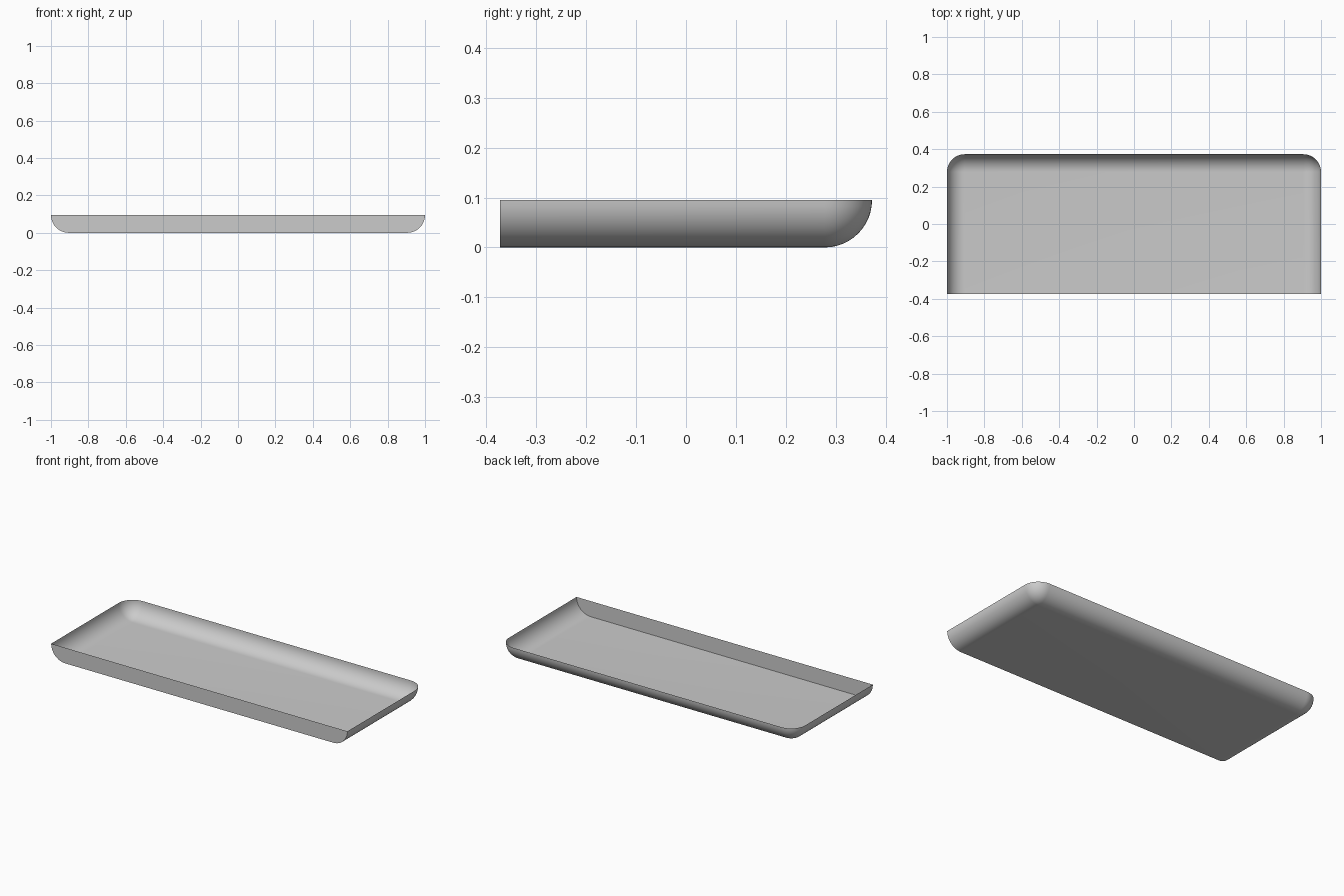
import bpy, bmesh
from math import sin, cos, pi

if "Cube" in bpy.data.objects:
    bpy.data.objects.remove(bpy.data.objects["Cube"])

HALF_X, HALF_Y, R, SEG = 1.0, 0.373, 0.095, 12
CX, CY = HALF_X - R, HALF_Y - R


def outline(a):
    """Open U-shaped outline at rounding angle a (0 = rim, pi/2 = floor)."""
    r, z = R * cos(a), R - R * sin(a)
    pts = [(CX + r, -HALF_Y, z)]
    for side, start in ((1, 0), (-1, pi / 2)):
        for i in range(SEG + 1):
            t = start + i * pi / 2 / SEG
            pts.append((side * CX + r * cos(t), CY + r * sin(t), z))
    pts.append((-CX - r, -HALF_Y, z))
    return pts


bm = bmesh.new()
rings = [[bm.verts.new(p) for p in outline(k * pi / 2 / SEG)] for k in range(SEG + 1)]

# Rounded side and back walls
for upper, lower in zip(rings, rings[1:]):
    for i in range(len(upper) - 1):
        bm.faces.new((upper[i], lower[i], lower[i + 1], upper[i + 1]))

# Flat floor and flat front wall
bm.faces.new(rings[-1])
bm.faces.new([r[0] for r in rings] + [r[-1] for r in reversed(rings)])

# Collapse the corner poles and face everything outward (top stays open)
bmesh.ops.remove_doubles(bm, verts=bm.verts, dist=1e-5)
bmesh.ops.recalc_face_normals(bm, faces=bm.faces)
bm.faces.ensure_lookup_table()
floor = min(bm.faces, key=lambda f: f.calc_center_median().z)
if floor.normal.z > 0:
    bmesh.ops.reverse_faces(bm, faces=bm.faces)

mesh = bpy.data.meshes.new("tray_shell")
bm.to_mesh(mesh)
bm.free()
tray = bpy.data.objects.new("tray_shell", mesh)
bpy.context.collection.objects.link(tray)
bpy.context.view_layer.objects.active = tray
tray.select_set(True)
bpy.ops.object.shade_smooth_by_angle(angle=pi / 6)
